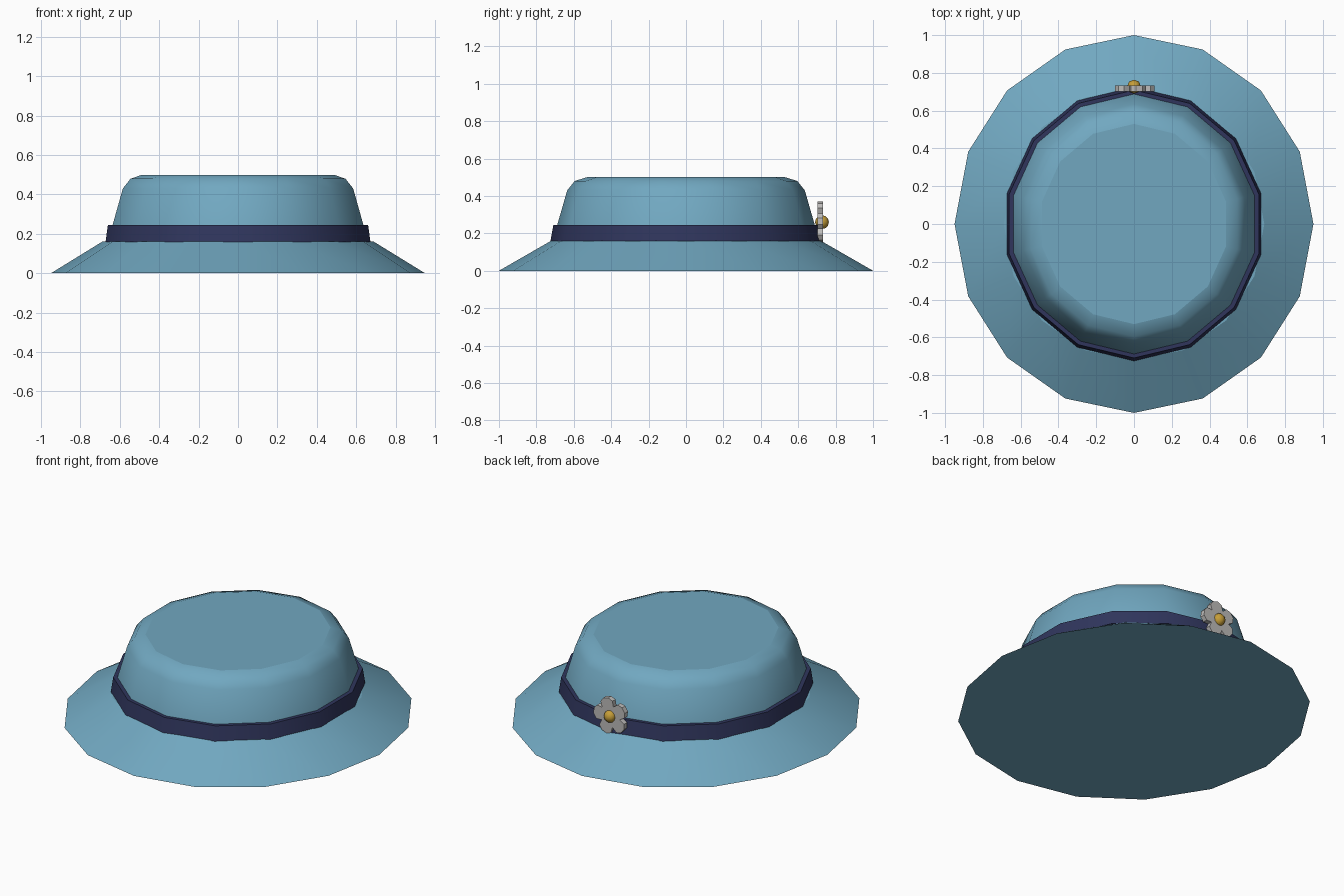
import bpy, bmesh, math
from mathutils import Matrix

if "Cube" in bpy.data.objects:
    bpy.data.objects.remove(bpy.data.objects["Cube"])


def material(name, rgb):
    m = bpy.data.materials.new(name)
    m.diffuse_color = (*rgb, 1)
    m.use_nodes = True
    m.node_tree.nodes["Principled BSDF"].inputs["Base Color"].default_value = m.diffuse_color
    return m


TEAL = material("dusty teal felt", (0.165, 0.39, 0.53))
NAVY = material("navy ribbon", (0.029, 0.036, 0.108))
GREY = material("pale petal", (0.51, 0.50, 0.49))
GOLD = material("gold", (0.56, 0.34, 0.04))


def finish(bm, name, mat, angle=None):
    bmesh.ops.recalc_face_normals(bm, faces=bm.faces)
    mesh = bpy.data.meshes.new(name)
    bm.to_mesh(mesh)
    bm.free()
    mesh.materials.append(mat)
    ob = bpy.data.objects.new(name, mesh)
    bpy.context.collection.objects.link(ob)
    if angle is not None:
        bpy.ops.object.select_all(action='DESELECT')
        bpy.context.view_layer.objects.active = ob
        ob.select_set(True)
        bpy.ops.object.shade_smooth_by_angle(angle=math.radians(angle))
    return ob


def oval_loft(name, sides, rings, mat, closed=False):
    """Stack oval rings (rx, ry, z); cap the ends, or join last to first."""
    bm = bmesh.new()
    loops = []
    for rx, ry, z in rings:
        loops.append([bm.verts.new((rx * math.sin(2 * math.pi * i / sides),
                                    ry * math.cos(2 * math.pi * i / sides), z))
                      for i in range(sides)])
    pairs = list(zip(loops, loops[1:]))
    if closed:
        pairs.append((loops[-1], loops[0]))
    for a, b in pairs:
        for i in range(sides):
            j = (i + 1) % sides
            bm.faces.new((a[i], a[j], b[j], b[i]))
    if not closed:
        bm.faces.new(loops[0])
        bm.faces.new(loops[-1])
    return finish(bm, name, mat, 40)


# Sloping brim with a closed flat underside
brim = oval_loft("brim", 16, [(0.95, 1.0, 0), (0.69, 0.722, 0.16)], TEAL)
for f in brim.data.polygons:
    if abs(f.normal.z) > 0.99:
        f.use_smooth = False

# Crown with rounded shoulder and flat top
crown = oval_loft("crown", 14, [(0.675, 0.708, 0.16), (0.652, 0.687, 0.25),
                                (0.60, 0.635, 0.43), (0.56, 0.595, 0.48),
                                (0.50, 0.53, 0.50)], TEAL)
for f in crown.data.polygons:
    if abs(f.normal.z) > 0.99:
        f.use_smooth = False

# Ribbon band around the crown
oval_loft("ribbon_band", 14, [(0.69, 0.725, 0.158), (0.678, 0.709, 0.245),
                              (0.65, 0.685, 0.245), (0.66, 0.69, 0.158)],
          NAVY, closed=True)

# Five-petal flower at the back: one outline, extruded
FZ = 0.26
bm = bmesh.new()
outline = []
for p in range(5):
    for offset, r in ((-36, 0.066), (-25, 0.098), (-9, 0.110), (9, 0.110), (25, 0.098)):
        a = math.radians(75 + 72 * p + offset)
        outline.append(bm.verts.new((r * math.cos(a), 0.702, FZ + r * math.sin(a))))
face = bm.faces.new(outline)
ext = bmesh.ops.extrude_face_region(bm, geom=[face], use_keep_orig=True)
bmesh.ops.translate(bm, vec=(0, 0.03, 0),
                    verts=[v for v in ext["geom"] if isinstance(v, bmesh.types.BMVert)])
finish(bm, "flower_petals", GREY)

# Round flower centre
bm = bmesh.new()
bmesh.ops.create_uvsphere(bm, u_segments=8, v_segments=6, radius=0.037,
                          matrix=Matrix.Translation((0, 0.727, FZ)))
finish(bm, "flower_centre", GOLD, 60)
